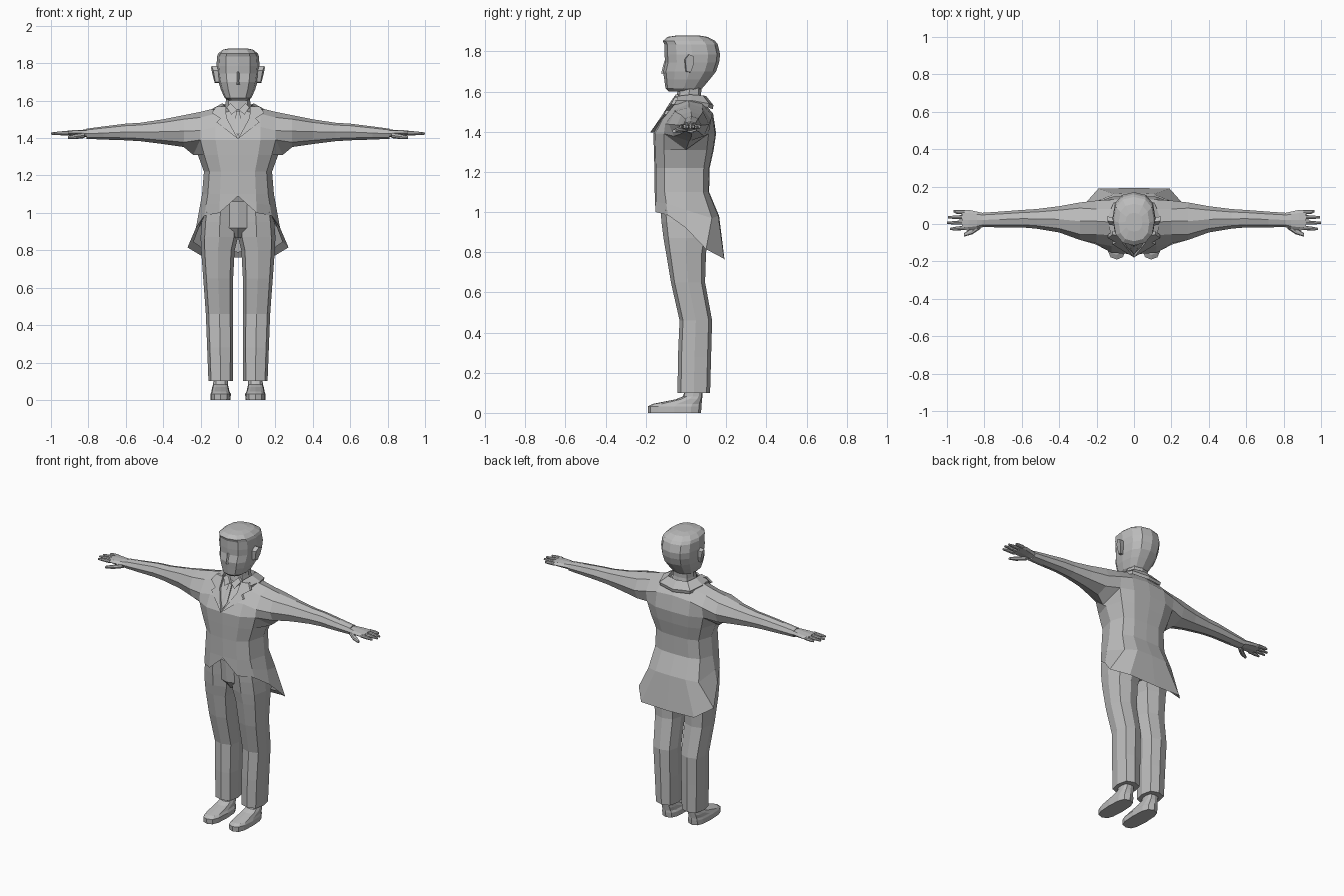
import bpy, bmesh, math
from mathutils import Vector

if "Cube" in bpy.data.objects:
    bpy.data.objects.remove(bpy.data.objects["Cube"])

grey = bpy.data.materials.new("plain grey")
grey.diffuse_color = (0.5, 0.5, 0.5, 1)
grey.use_nodes = True
grey.node_tree.nodes["Principled BSDF"].inputs["Base Color"].default_value = grey.diffuse_color


def finish(name, bm, mirror=False):
    """Turn a bmesh into an object, optionally mirrored across x."""
    if mirror:
        src = bm.verts[:] + bm.edges[:] + bm.faces[:]
        new = bmesh.ops.duplicate(bm, geom=src)["geom"]
        for v in new:
            if isinstance(v, bmesh.types.BMVert):
                v.co.x *= -1
        bmesh.ops.reverse_faces(bm, faces=[f for f in new if isinstance(f, bmesh.types.BMFace)])
    bmesh.ops.remove_doubles(bm, verts=bm.verts, dist=0.0005)
    bmesh.ops.recalc_face_normals(bm, faces=bm.faces)
    me = bpy.data.meshes.new(name)
    bm.to_mesh(me)
    bm.free()
    me.materials.append(grey)
    ob = bpy.data.objects.new(name, me)
    bpy.context.collection.objects.link(ob)
    return ob


def loft(bm, rings, caps=(True, True), closed=True):
    """Skin a list of rings that share one point count."""
    vs = [[bm.verts.new(p) for p in r] for r in rings]
    n = len(vs[0])
    for a, b in zip(vs, vs[1:]):
        for i in range(n if closed else n - 1):
            j = (i + 1) % n
            bm.faces.new((a[i], a[j], b[j], b[i]))
    if caps[0]:
        bm.faces.new(vs[0])
    if caps[1]:
        bm.faces.new(vs[-1])
    return vs


def oval(z, x0, x1, y0, y1, n=8, p=0.75):
    """Level rounded-box ring, with a point on each axis."""
    def c(v):
        return math.copysign(abs(v) ** p, v) if abs(v) > 1e-6 else 0
    pts = []
    for i in range(n):
        a = 2 * math.pi * i / n
        pts.append(Vector(((x0 + x1) / 2 + (x1 - x0) / 2 * c(math.sin(a)),
                           (y0 + y1) / 2 - (y1 - y0) / 2 * c(math.cos(a)), z)))
    return pts


def cross(x, y0, y1, z0, z1):
    """Upright ring across a limb that runs along x, ending at the underside."""
    ym, zm = (y0 + y1) / 2, (z0 + z1) / 2
    ry, rz = (y1 - y0) / 2, (z1 - z0) / 2
    shape = [(-.75, -.7), (-1, 0), (-.7, .75), (0, 1), (.7, .75), (1, 0), (.75, -.7), (0, -1)]
    return [Vector((x, ym + ry * a, zm + rz * b)) for a, b in shape]


# Jacket body: half rings from front middle to back middle
def half(z, hw, yf, yb, ym=0.0):
    fx = [0, .5, .84, 1, .84, .5, 0]
    fy = [1, .95, .68, 0, .75, .97, 1]
    return [Vector((hw * fx[i], ym + (yf - ym if i < 3 else yb - ym) * fy[i], z)) for i in range(7)]


hem = [Vector(p) for p in [(0, -.155, 1.09), (.1, -.152, 1.0), (.18, -.09, .985), (.225, .0, .92),
                           (.27, .1, .815), (.19, .19, .767), (0, .192, .762)]]
lining = [Vector((v.x * .88, v.y * .9, v.z + .03)) for v in hem]
hip = half(1.1, .192, -.156, .115)
hip[0].z = 1.1
chest = half(1.39, .24, -.162, .15)
chest[3].z = 1.31
bm = bmesh.new()
seat = half(.98, .215, -.156, .165, .02)
for i in range(4):
    seat[i] = hem[i].lerp(hip[i], .5)
seat[4].z = .97
loft(bm, [lining, hem, seat, hip, half(1.22, .182, -.157, .118), half(1.31, .215, -.16, .138), chest],
     (False, False), False)

# Shoulders: arches over the chest, running on into the sleeves
arcs = []
tops = [[(-.13, 1.46), (-.065, 1.55), (.01, 1.565), (.08, 1.555), (.135, 1.49)],
        [(-.118, 1.46), (-.06, 1.53), (.01, 1.56), (.08, 1.54), (.13, 1.48)],
        [(-.103, 1.44), (-.055, 1.51), (.015, 1.54), (.08, 1.52), (.125, 1.46)]]
for k, t in enumerate(tops):
    x = chest[k].x
    arcs.append([chest[k]] + [Vector((x, y, z)) for y, z in t] + [chest[6 - k]])
loft(bm, arcs, (False, False), False)
sleeve = [arcs[2] + [chest[3]], cross(.29, -.085, .115, 1.352, 1.522), cross(.4, -.045, .095, 1.368, 1.5),
          cross(.52, -.025, .08, 1.383, 1.482), cross(.6, -.018, .075, 1.388, 1.477),
          cross(.72, -.018, .066, 1.392, 1.462), cross(.81, -.016, .06, 1.396, 1.45)]
loft(bm, sleeve, (False, True))
finish("jacket", bm, True)

# Hands: palm, four fingers and a thumb
bm = bmesh.new()
loft(bm, [cross(.79, -.012, .055, 1.402, 1.446), cross(.84, -.025, .066, 1.408, 1.444),
          cross(.885, -.034, .076, 1.412, 1.442), cross(.92, -.032, .076, 1.415, 1.438)])
for y, yt, tip in [(-.021, -.027, .985), (.008, .006, 1.0), (.036, .036, .995), (.062, .068, .965)]:
    loft(bm, [cross(.905, y - .012, y + .012, 1.415, 1.438), cross(.95, (y + yt) / 2 - .01, (y + yt) / 2 + .01, 1.415, 1.436),
              cross(tip, yt - .006, yt + .006, 1.418, 1.43)])
loft(bm, [cross(.82, -.025, .015, 1.4, 1.43), cross(.865, -.055, -.02, 1.395, 1.422),
          cross(.91, -.068, -.05, 1.395, 1.411)])
finish("hands", bm, True)


# Lapels: folded plates lying on the chest, each side of the shirt opening
def slope(x, z, lift):
    return Vector((x, -.162 + .62 * (z - 1.4) + .12 * x - lift, z))


bm = bmesh.new()
for outline in ([(0, 1.395), (.115, 1.485), (.095, 1.505), (.062, 1.51)],
                [(.062, 1.51), (.095, 1.505), (.14, 1.535), (.115, 1.57), (.065, 1.568)]):
    loft(bm, [[slope(x, z, .014) for x, z in outline], [slope(x, z, -.004) for x, z in outline]])
finish("lapels", bm, True)

# Shirt collar points and narrow tie
bm = bmesh.new()
for outline in ([(.005, 1.55), (.035, 1.525), (.062, 1.565), (.04, 1.585)], [(0, 1.41), (.018, 1.45), (.01, 1.545), (0, 1.545)]):
    loft(bm, [[slope(x, z, .008) for x, z in outline], [slope(x, z, -.008) for x, z in outline]])
finish("shirt_front", bm, True)

# Jacket collar: a band falling away around the back of the neck
bm = bmesh.new()
inner = [(.07, -.06, 1.575), (.085, .02, 1.585), (.07, .085, 1.58), (0, .1, 1.578)]
outer = [(.125, -.06, 1.555), (.14, .03, 1.555), (.11, .115, 1.54), (0, .137, 1.532)]
under = [(x * .97, y * .97, z - .02) for x, y, z in outer]
loft(bm, [[(x, y, z - .04) for x, y, z in inner], inner, outer, under], (False, False), False)
finish("jacket_collar", bm, True)

# Neck
bm = bmesh.new()
loft(bm, [oval(1.53, -.072, .072, -.055, .085), oval(1.585, -.066, .066, -.045, .075),
          oval(1.66, -.062, .062, -.035, .08)])
finish("neck", bm)

# Head, chin to crown
bm = bmesh.new()
levels = [(1.6, .05, -.085, .055), (1.615, .072, -.102, .08), (1.66, .092, -.108, .118), (1.7, .104, -.114, .15),
          (1.745, .111, -.104, .165), (1.785, .115, -.107, .17), (1.835, .112, -.108, .158),
          (1.852, .106, -.115, .145), (1.872, .082, -.092, .108), (1.88, .045, -.04, .06)]
loft(bm, [oval(z, -w, w, a, b, 12, .82) for z, w, a, b in levels])
finish("head", bm)

# Nose: a low ridge
bm = bmesh.new()
loft(bm, [[(-.016, -.1, 1.685), (0, -.124, 1.69), (.016, -.1, 1.685)],
          [(-.008, -.1, 1.755), (0, -.107, 1.755), (.008, -.1, 1.755)]])
finish("nose", bm)

# Ears
bm = bmesh.new()
ear = [(-.004, 1.70), (.018, 1.695), (.032, 1.735), (.034, 1.775), (.01, 1.785), (-.01, 1.76)]
loft(bm, [[(.095, y, z) for y, z in ear],
          [(.122 + (z - 1.7) * .2 + y * .2, y + .006, z) for y, z in ear]])
finish("ears", bm, True)

# Trousers: one leg, mirrored, meeting at the crotch
bm = bmesh.new()
legs = [(.1, .028, .158, -.042, .12), (.28, .026, .165, -.04, .125), (.46, .026, .172, -.032, .13),
        (.65, .026, .186, -.075, .095), (.8, .018, .197, -.1, .1), (.87, 0, .2, -.112, .115),
        (.95, -.0, .194, -.122, .12), (1.06, -.0, .18, -.13, .1)]
loft(bm, [oval(z, a, b, c, d, 8, .7) for z, a, b, c, d in legs])
finish("trousers", bm, True)

# Pelvis filling between the legs
bm = bmesh.new()
loft(bm, [oval(.865, -.03, .03, -.075, .08), oval(.92, -.1, .1, -.118, .115), oval(1.06, -.12, .12, -.128, .098)])
finish("pelvis", bm)

# Shoes with ankles
bm = bmesh.new()
shoe = [(0, .04, .146, -.188, .074), (.032, .038, .147, -.19, .078), (.045, .046, .142, -.165, .078),
        (.068, .05, .138, -.05, .08), (.082, .054, .133, -.015, .082), (.13, .055, .13, 0, .085)]
loft(bm, [oval(z, a, b, c, d, 12, .7) for z, a, b, c, d in shoe])
finish("shoes", bm, True)
